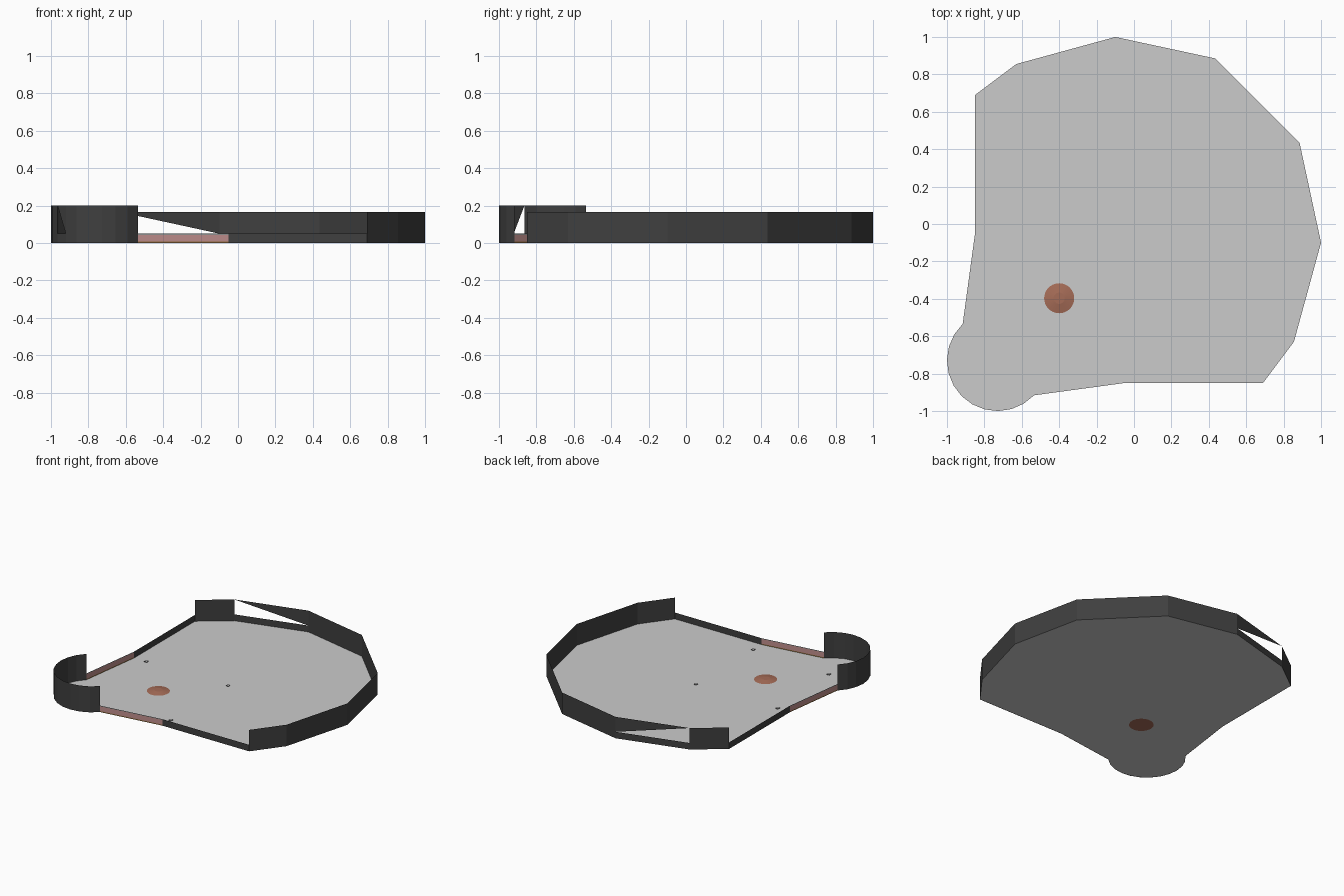
import bpy, bmesh, math
from mathutils import Vector

if "Cube" in bpy.data.objects:
    bpy.data.objects.remove(bpy.data.objects["Cube"])


def mat(name, rgb):
    m = bpy.data.materials.new(name)
    m.diffuse_color = (*rgb, 1)
    m.use_nodes = True
    m.node_tree.nodes["Principled BSDF"].inputs["Base Color"].default_value = m.diffuse_color
    return m


WALL = mat("dark_grey_wall", (0.05, 0.05, 0.05))
FLOOR = mat("light_grey_field", (0.60, 0.60, 0.60))
CLAY = mat("brown_clay", (0.38, 0.15, 0.095))
PINK = mat("dusty_pink", (0.52, 0.27, 0.26))
OLIVE = mat("ochre_bench", (0.30, 0.16, 0.05))
CAP = mat("mid_grey_cap", (0.28, 0.28, 0.28))


def make(name, polys, mats):
    """polys: list of (points, material index)."""
    bm = bmesh.new()
    for pts, mi in polys:
        bm.faces.new([bm.verts.new(p) for p in pts]).material_index = mi
    bmesh.ops.remove_doubles(bm, verts=bm.verts, dist=1e-5)
    me = bpy.data.meshes.new(name)
    bm.to_mesh(me)
    bm.free()
    for m in mats:
        me.materials.append(m)
    ob = bpy.data.objects.new(name, me)
    bpy.context.collection.objects.link(ob)
    return ob


def panel(a, b, z0, z1):
    return [(*a, z0), (*b, z0), (*b, z1), (*a, z1)]


LOW, OUT_H, BACK_H = 0.05, 0.165, 0.20

# Plan outline
outfield = [(0.69, -0.85), (0.855, -0.63), (1.0, -0.10), (0.885, 0.435),
            (0.435, 0.885), (-0.10, 1.0), (-0.63, 0.855), (-0.85, 0.69)]
arc = []
for i in range(13):
    t = math.radians(-43.5 - 183 * i / 12)
    arc.append((-0.73 + 0.27 * math.cos(t), -0.73 + 0.27 * math.sin(t)))
bend_r, bend_l = (-0.05, -0.85), (-0.85, -0.05)

# Field floor
outline = outfield + [bend_l] + arc[::-1] + [bend_r]
make("field_floor", [([(x, y, 0.001) for x, y in outline], 0)], [FLOOR])


# Tall walls, with one panel in each cut diagonally above the low strip
def tall_wall(name, pts, height, cut):
    polys = []
    for i, (a, b) in enumerate(zip(pts, pts[1:])):
        polys.append((panel(a, b, 0, LOW), 0))
        if i == cut:
            # the full-height side is the end nearer the start of the path
            polys.append(([(*a, LOW), (*b, height), (*a, height)], 0))
        else:
            polys.append((panel(a, b, LOW, height), 0))
    make(name, polys, [WALL])


tall_wall("outfield_wall", outfield, OUT_H, 5)
tall_wall("backstop_wall", arc, BACK_H, 6)

# Low side walls and banded dugout strips, mirrored across the diagonal
for side, bend, far, near in (("right", bend_r, outfield[0], arc[0]),
                              ("left", bend_l, outfield[-1], arc[-1])):
    make("low_wall_" + side, [(panel(bend, far, 0, LOW), 0)], [WALL])
    bands = [(0, 0.008, 0), (0.008, 0.044, 1), (0.044, LOW, 2)]
    make("dugout_" + side,
         [(panel(near, bend, z0, z1), m) for z0, z1, m in bands],
         [OLIVE, PINK, CAP])

# Pitching mound: a very low cone frustum
bm = bmesh.new()
bmesh.ops.create_cone(bm, cap_ends=True, segments=32, radius1=0.086,
                      radius2=0.03, depth=0.010)
bmesh.ops.translate(bm, verts=bm.verts, vec=Vector((-0.40, -0.397, 0.005)))
me = bpy.data.meshes.new("mound")
bm.to_mesh(me)
bm.free()
me.materials.append(CLAY)
bpy.context.collection.objects.link(bpy.data.objects.new("mound", me))

# Bases: small plates with light tops and dark sides
h, r = 0.006, 0.011
for name, cx, cy in (("second_base", -0.05, -0.05), ("third_base", -0.745, -0.05),
                     ("first_base", -0.05, -0.745), ("home_base", -0.715, -0.715)):
    c = [(cx - r, cy - r), (cx + r, cy - r), (cx + r, cy + r), (cx - r, cy + r)]
    polys = [([(*p, h) for p in c], 0)]
    polys += [(panel(c[i], c[(i + 1) % 4], 0.001, h), 1) for i in range(4)]
    make(name, polys, [FLOOR, WALL])
